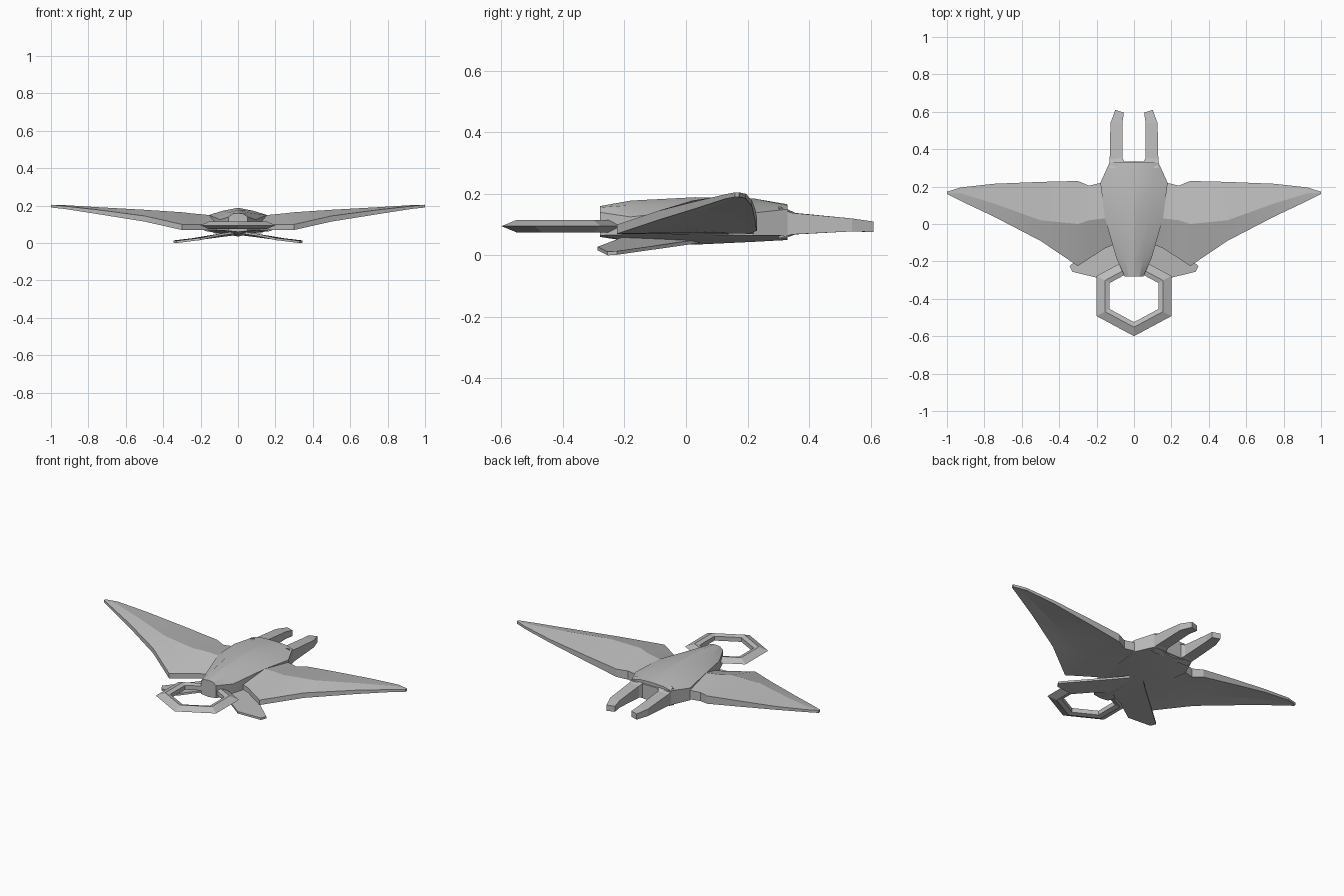
import bpy
import math

if "Cube" in bpy.data.objects:
    bpy.data.objects.remove(bpy.data.objects["Cube"])

grey = bpy.data.materials.new("light grey")
grey.diffuse_color = (0.5, 0.5, 0.5, 1)
grey.use_nodes = True
grey.node_tree.nodes["Principled BSDF"].inputs["Base Color"].default_value = grey.diffuse_color


def finish(name, verts, faces, mirror=False, angle=20):
    me = bpy.data.meshes.new(name)
    me.from_pydata(verts, [], faces)
    me.materials.append(grey)
    ob = bpy.data.objects.new(name, me)
    bpy.context.collection.objects.link(ob)
    bpy.ops.object.select_all(action='DESELECT')
    bpy.context.view_layer.objects.active = ob
    ob.select_set(True)
    bpy.ops.object.mode_set(mode='EDIT')
    bpy.ops.mesh.select_all(action='SELECT')
    bpy.ops.mesh.normals_make_consistent(inside=False)
    bpy.ops.object.mode_set(mode='OBJECT')
    if angle:
        bpy.ops.object.shade_smooth_by_angle(angle=math.radians(angle))
    if mirror:
        ob.modifiers.new("mirror", 'MIRROR').use_mirror_merge = False
    return ob


def loft(name, rings, closed=False, **kw):
    """Skin equal-length rings; cap the ends unless the loft is closed."""
    n, m = len(rings[0]), len(rings)
    verts = [p for r in rings for p in r]
    faces = []
    for i in range(m if closed else m - 1):
        a, b = i * n, (i + 1) % m * n
        faces += [(a + j, a + (j + 1) % n, b + (j + 1) % n, b + j) for j in range(n)]
    if not closed:
        faces += [tuple(range(n)), tuple(range((m - 1) * n, m * n))]
    return finish(name, verts, faces, **kw)


# Body: y, ridge z, shoulder x, shoulder z, side x, upper z, lower z, keel z
body = []
for y, zr, xs, zs, w, zu, zl, zk in [
        (-0.28, 0.160, 0.03, 0.156, 0.05, 0.140, 0.065, 0.060),
        (-0.18, 0.178, 0.05, 0.163, 0.095, 0.125, 0.068, 0.045),
        (0.03, 0.189, 0.08, 0.173, 0.155, 0.150, 0.068, 0.035),
        (0.22, 0.185, 0.09, 0.170, 0.180, 0.138, 0.065, 0.044),
        (0.33, 0.166, 0.08, 0.163, 0.130, 0.150, 0.065, 0.050)]:
    half = [(xs, zs), (w, zu), (w, zl)]
    ring = [(0, zr)] + half + [(0, zk)] + [(-x, z) for x, z in reversed(half)]
    body.append([(x, y, z) for x, z in ring])
loft("body", body)

# Wing: x, then leading, ridge and trailing points as (y, top z, bottom z)
wing = []
for x, lead, ridge, trail in [
        (0.08, (-0.10, 0.10, 0.07), (0.03, 0.150, 0.065), (0.235, 0.125, 0.07)),
        (0.155, (-0.13, 0.10, 0.07), (0.03, 0.150, 0.068), (0.225, 0.125, 0.07)),
        (0.24, (-0.185, 0.10, 0.07), (0.02, 0.158, 0.075), (0.205, 0.122, 0.07)),
        (0.30, (-0.225, 0.10, 0.07), (0.00, 0.165, 0.082), (0.23, 0.127, 0.08)),
        (0.50, (-0.09, 0.145, 0.115), (0.02, 0.178, 0.13), (0.225, 0.150, 0.115)),
        (0.75, (0.04, 0.178, 0.155), (0.11, 0.192, 0.165), (0.215, 0.178, 0.158)),
        (0.93, (0.125, 0.198, 0.183), (0.165, 0.203, 0.187), (0.195, 0.200, 0.185)),
        (1.00, (0.160, 0.205, 0.190), (0.166, 0.205, 0.190), (0.172, 0.205, 0.190))]:
    pts = [lead, ridge, trail]
    wing.append([(x, p[0], p[1]) for p in pts] + [(x, p[0], p[2]) for p in reversed(pts)])
loft("wing", wing, mirror=True, angle=10)

# Hexagonal nose ring with a sharp outer rim and flat inner wall
ring = []
for k in range(6):
    a = math.radians(60 * k + 30)
    c = 1 / math.cos(math.radians(30))
    section = [(0.2, 0.095), (0.155, 0.115), (0.13, 0.108), (0.13, 0.082), (0.155, 0.075)]
    ring.append([(r * c * math.cos(a), -0.385 + r * 0.93 * c * math.sin(a), z)
                 for r, z in section])
loft("nose_ring", ring, closed=True, angle=0)

# Tail prongs: y, inner x, outer x, lower z, upper z
prong = [[(xi, y + d, zl), (xo, y, zl), (xo, y, zu), (xi, y + d, zu)]
         for y, d, xi, xo, zl, zu in [
             (0.30, 0.02, 0.045, 0.130, 0.055, 0.155),
             (0.345, 0.01, 0.062, 0.130, 0.068, 0.138),
             (0.54, 0.0, 0.062, 0.126, 0.078, 0.120),
             (0.61, -0.015, 0.054, 0.100, 0.076, 0.110)]]
loft("tail_prong", prong, mirror=True, angle=0)

# Tail root closing the body between the prongs
root = [[(-w, y, zl), (w, y, zl), (w, y, zu), (-w, y, zu)]
        for y, w, zl, zu in [(0.30, 0.125, 0.052, 0.16), (0.335, 0.125, 0.06, 0.145)]]
loft("tail_root", root, angle=0)

# Lower fins: thin drooping blades widening towards the tip
outline = [(0.02, 0.05, 0.045), (0.10, -0.02, 0.035), (0.345, -0.225, 0.006),
           (0.33, -0.255, 0.004), (0.20, -0.287, 0.020), (0.10, -0.23, 0.042),
           (0.02, -0.20, 0.055)]
fin = [[(x, y, z + t) for x, y, z in outline] for t in (-0.004, 0.008)]
loft("lower_fin", fin, mirror=True, angle=0)
